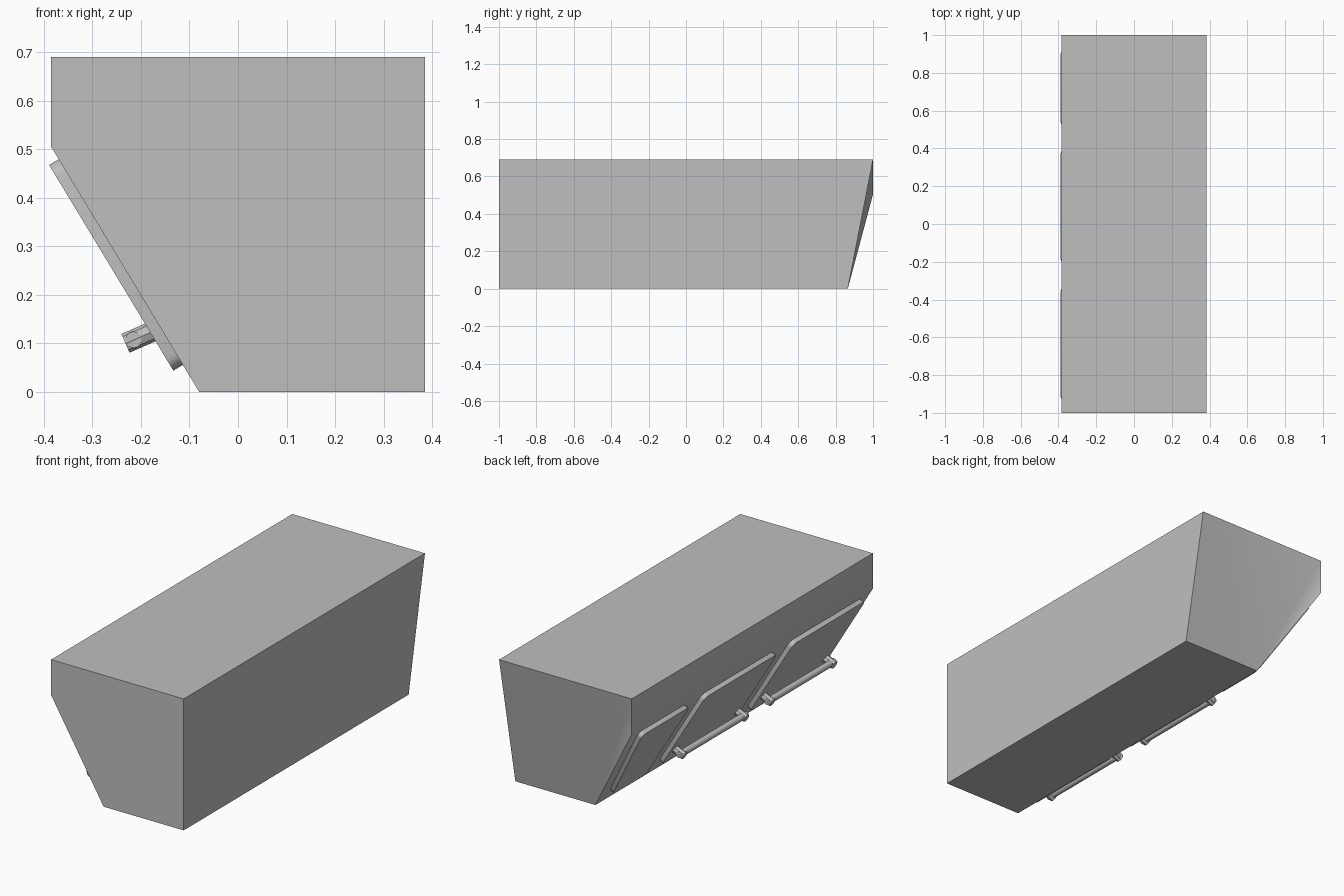
import bpy, bmesh
from mathutils import Vector, Matrix

cube = bpy.data.objects.get("Cube")
if cube:
    bpy.data.objects.remove(cube, do_unlink=True)

grey = bpy.data.materials.new("light grey")
grey.use_nodes = True
GREY = (0.52, 0.52, 0.52, 1)
grey.diffuse_color = GREY
grey.node_tree.nodes["Principled BSDF"].inputs["Base Color"].default_value = GREY

# Sloped side: origin at its top edge, "down" along it, "out" away from it
TOP = Vector((-0.385, 0, 0.505))
DOWN = (Vector((-0.08, 0, 0)) - TOP).normalized()
OUT = Vector((DOWN.z, 0, -DOWN.x))
THICK = 0.023


def finish(bm, name):
    bmesh.ops.recalc_face_normals(bm, faces=bm.faces)
    mesh = bpy.data.meshes.new(name)
    bm.to_mesh(mesh)
    bm.free()
    mesh.materials.append(grey)
    obj = bpy.data.objects.new(name, mesh)
    bpy.context.collection.objects.link(obj)
    bpy.ops.object.select_all(action="DESELECT")
    obj.select_set(True)
    bpy.context.view_layer.objects.active = obj
    bpy.ops.object.shade_smooth_by_angle(angle=0.6)
    return obj


def on_slope(y, down, out=0.0):
    return TOP + DOWN * down + OUT * out + Vector((0, y, 0))


# Bin body: five-sided section, back end leaning in towards the bottom
def make_body():
    section = [(0.385, 0.69, 1), (-0.385, 0.69, 1), (-0.385, 0.505, 1),
               (-0.08, 0, 0.865), (0.385, 0, 0.865)]
    bm = bmesh.new()
    front = [bm.verts.new((x, -1, z)) for x, z, y in section]
    back = [bm.verts.new((x, y, z)) for x, z, y in section]
    bm.faces.new(front)
    for i in range(len(section)):
        j = (i + 1) % len(section)
        bm.faces.new((front[i], front[j], back[j], back[i]))
    a, b, c, d, e = back
    bm.faces.new((a, b, d, e))
    bm.faces.new((b, c, d))
    finish(bm, "bin_body")


# Door: rounded slab lying on the slope
def make_door(name, top_ys, bottom_ys):
    bm = bmesh.new()
    corners = [(top_ys[0], 0.03), (top_ys[1], 0.03),
               (bottom_ys[1], 0.525), (bottom_ys[0], 0.525)]
    bm.faces.new([bm.verts.new(on_slope(y, s)) for y, s in corners])
    bmesh.ops.bevel(bm, geom=bm.verts[:], offset=0.03, segments=4,
                    profile=0.5, affect="VERTICES")
    slab = bmesh.ops.extrude_face_region(bm, geom=bm.faces[:])
    moved = [v for v in slab["geom"] if isinstance(v, bmesh.types.BMVert)]
    bmesh.ops.translate(bm, verts=moved, vec=OUT * THICK)
    finish(bm, name)


# Round rod between two points
def add_rod(bm, start, end, radius, sides=12):
    axis = end - start
    turn = axis.to_track_quat("Z", "Y").to_matrix().to_4x4()
    bmesh.ops.create_cone(bm, cap_ends=True, segments=sides, radius1=radius,
                          radius2=radius, depth=axis.length,
                          matrix=Matrix.Translation((start + end) / 2) @ turn)


# Handle: long bar on two short posts
def make_handle(name, y_min, y_max):
    bm = bmesh.new()
    foot, tip = Vector((-0.175, 0, 0.125)), Vector((-0.232, 0, 0.1))
    bar = tip.lerp(foot, 0.3)
    for y in (y_min + 0.02, y_max - 0.02):
        shift = Vector((0, y, 0))
        add_rod(bm, foot + shift, tip + shift, 0.021, 8)
    add_rod(bm, bar + Vector((0, y_min, 0)), bar + Vector((0, y_max, 0)), 0.017)
    finish(bm, name)


make_body()
make_door("rear_door", (0.92, 0.52), (0.8, 0.52))
for label, centre in (("middle", 0.095), ("front", -0.635)):
    make_door(label + "_door", (centre + 0.3, centre - 0.3),
              (centre + 0.3, centre - 0.3))
    make_handle(label + "_handle", centre - 0.285, centre + 0.27)
